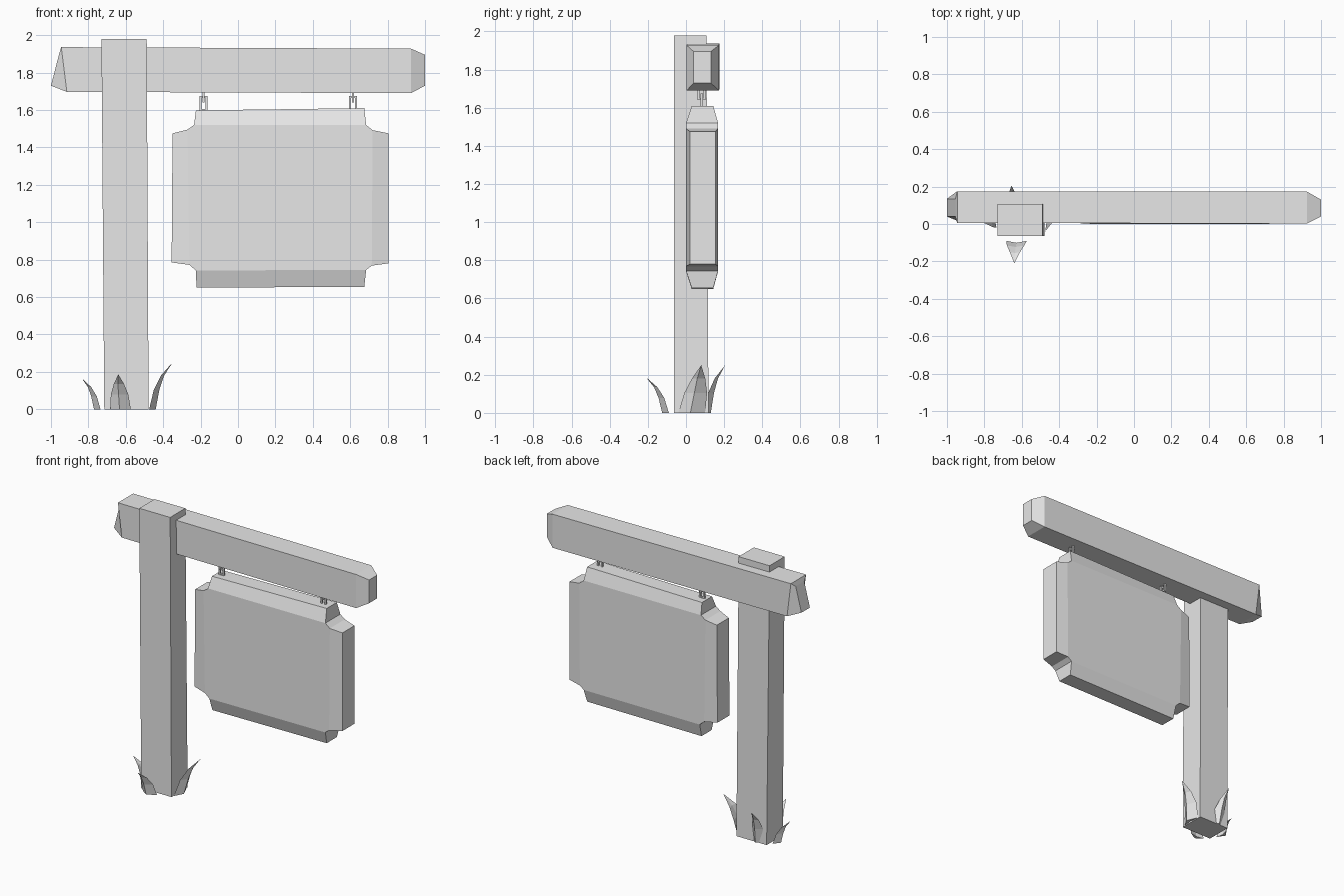
import bpy, bmesh, math
from mathutils import Matrix, Vector

if "Cube" in bpy.data.objects:
    bpy.data.objects.remove(bpy.data.objects["Cube"])

grey = bpy.data.materials.new("light_grey")
grey.diffuse_color = (0.8, 0.8, 0.8, 1)
grey.use_nodes = True
grey.node_tree.nodes["Principled BSDF"].inputs["Base Color"].default_value = grey.diffuse_color


def make(name, verts, faces):
    mesh = bpy.data.meshes.new(name)
    mesh.from_pydata(verts, [], faces)
    bm = bmesh.new()
    bm.from_mesh(mesh)
    bmesh.ops.recalc_face_normals(bm, faces=bm.faces)
    bm.to_mesh(mesh)
    bm.free()
    mesh.materials.append(grey)
    obj = bpy.data.objects.new(name, mesh)
    bpy.context.collection.objects.link(obj)
    return obj


def loft(name, rings):
    """Skin a list of equal-length rings and cap both ends."""
    n = len(rings[0])
    verts = [v for r in rings for v in r]
    faces = [[k * n + i, k * n + (i + 1) % n, (k + 1) * n + (i + 1) % n, (k + 1) * n + i]
             for k in range(len(rings) - 1) for i in range(n)]
    faces += [list(range(n)), list(range(len(verts) - n, len(verts)))]
    return make(name, verts, faces)


# Post, slightly tapered
def post_ring(x0, x1, y0, y1, z):
    return [(x0, y0, z), (x1, y0, z), (x1, y1, z), (x0, y1, z)]

loft("post", [post_ring(-0.715, -0.478, -0.063, 0.118, 0),
              post_ring(-0.73, -0.488, -0.063, 0.107, 1.98)])


# Crossbeam with chamfered ends, the left end raked
def beam_ring(xb, xt, y0, y1, zb, zt):
    return [(xb, y0, zb), (xb, y1, zb), (xt, y1, zt), (xt, y0, zt)]

loft("crossbeam", [beam_ring(-1.0, -0.955, 0.04, 0.135, 1.73, 1.905),
                   beam_ring(-0.915, -0.945, 0.005, 0.175, 1.697, 1.936),
                   beam_ring(0.925, 0.925, 0.003, 0.173, 1.69, 1.928),
                   beam_ring(1.0, 1.0, 0.04, 0.13, 1.73, 1.895)])

# Hanging board: thick middle, thinner flaps on four sides, notched corners
# Each corner lists: flap end, notch, notch, side flap end
outline = [(0.675, 1.61), (0.685, 1.52), (0.72, 1.492), (0.805, 1.475),
           (0.805, 0.78), (0.715, 0.768), (0.685, 0.745), (0.675, 0.655),
           (-0.222, 0.65), (-0.225, 0.742), (-0.26, 0.772), (-0.355, 0.785),
           (-0.35, 1.475), (-0.27, 1.495), (-0.235, 1.52), (-0.225, 1.598)]
depth = {"notch": (0.0, 0.168), "end": (0.03, 0.143), "side": (0.02, 0.155)}
front, back = [], []
for i, (x, z) in enumerate(outline):
    kind = "notch" if i % 4 in (1, 2) else ("side" if x > 0.8 or x < -0.3 else "end")
    front.append((x, depth[kind][0], z))
    back.append((x, depth[kind][1], z))
n = len(outline)
sheet = [[i for i in range(n) if i % 4 in (1, 2)]]
sheet += [[(k + j) % n for j in range(4)] for k in (2, 6, 10, 14)]
rim = [[i, (i + 1) % n, n + (i + 1) % n, n + i] for i in range(n)]
make("hanging_board", front + back, sheet + [[i + n for i in f] for f in sheet] + rim)


# Chain links: rectangular frames, the upper one turned a quarter
def link(name, x, y, z0, z1, width, turned):
    t, d = 0.011, 0.006
    h = (z1 - z0) / 2
    w = width / 2
    rings = []
    for sx, sz in ((-1, -1), (1, -1), (1, 1), (-1, 1)):
        o, i = (sx * w, sz * h), (sx * (w - t), sz * (h - t))
        rings.append([(o[0], -d, o[1]), (o[0], d, o[1]), (i[0], d, i[1]), (i[0], -d, i[1])])
    verts = [v for r in rings for v in r]
    faces = [[k * 4 + j, k * 4 + (j + 1) % 4, (k + 1) % 4 * 4 + (j + 1) % 4, (k + 1) % 4 * 4 + j]
             for k in range(4) for j in range(4)]
    obj = make(name, verts, faces)
    obj.location = (x, y, (z0 + z1) / 2)
    obj.rotation_euler.z = math.pi / 2 if turned else 0

for side, x in (("left", -0.185), ("right", 0.615)):
    link(side + "_lower_link", x, 0.082, 1.595, 1.675, 0.042, False)
    link(side + "_upper_link", x, 0.082, 1.64, 1.705, 0.042, True)


# Folded grass blades leaning away from the post
def blade(name, base, angle, width, reach, height, lean):
    w = width / 2
    rows = [(0.0, 0.0, 1.0), (0.42, 0.2, 0.85), (0.72, 0.5, 0.5)]
    verts = []
    for hz, out, s in rows:
        r, z, c = reach * out, height * hz, lean * hz
        ridge = 0.035 * s
        # out, sideways, up
        verts += [(r, c - w * s, z), (r + ridge, c - 0.1 * w, z),
                  (r, c + w * s, z), (r + 0.3 * ridge, c, z)]
    verts.append((reach, lean, height))
    faces = [[k * 4 + j, k * 4 + (j + 1) % 4, k * 4 + 4 + (j + 1) % 4, k * 4 + 4 + j]
             for k in range(2) for j in range(4)]
    faces += [[8 + j, 8 + (j + 1) % 4, 12] for j in range(4)] + [[0, 1, 2, 3]]
    m = Matrix.Translation(base) @ Matrix.Rotation(math.radians(angle), 4, "Z")
    make(name, [m @ Vector(v) for v in verts], faces)

blade("front_grass", (-0.628, -0.09, 0), -90, 0.11, 0.12, 0.187, -0.012)
blade("right_grass", (-0.475, 0.03, 0), 0, 0.14, 0.125, 0.25, 0.05)
blade("back_grass", (-0.64, 0.095, 0), 90, 0.1, 0.11, 0.25, 0.015)
blade("left_grass", (-0.735, 0.03, 0), 180, 0.1, 0.1, 0.165, 0.01)
